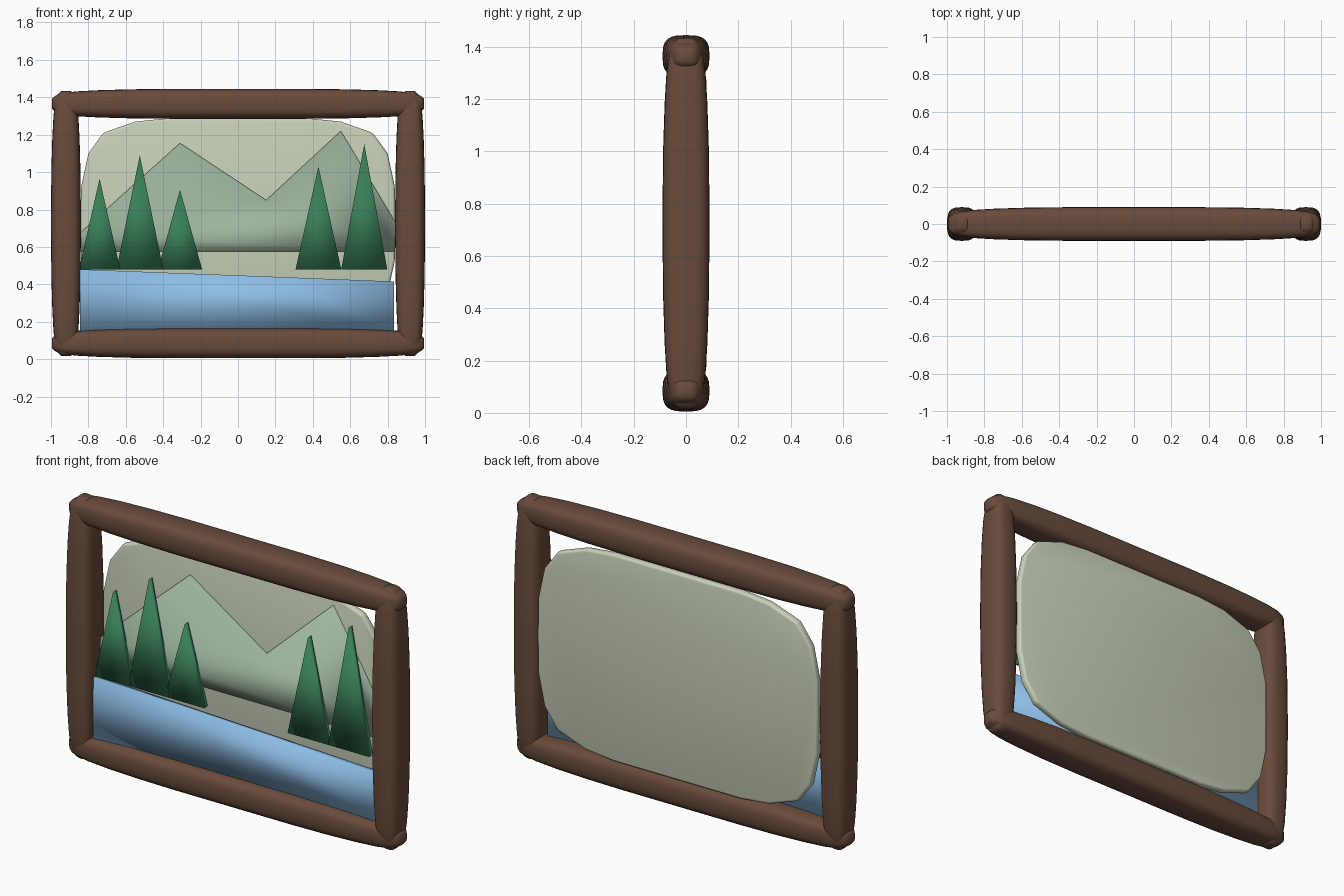
import bpy, bmesh, math
from mathutils import Vector

if "Cube" in bpy.data.objects:
    bpy.data.objects.remove(bpy.data.objects["Cube"])


def material(name, rgb):
    m = bpy.data.materials.new(name)
    m.diffuse_color = (*rgb, 1)
    m.use_nodes = True
    m.node_tree.nodes["Principled BSDF"].inputs["Base Color"].default_value = m.diffuse_color
    return m


WOOD = material("wood", (0.14, 0.07, 0.045))
SKY = material("sky", (0.58, 0.64, 0.49))
HILL = material("hill", (0.34, 0.46, 0.34))
PINE = material("pine", (0.04, 0.21, 0.095))
WATER = material("water", (0.27, 0.52, 0.8))


def finish(name, bm, mat):
    bmesh.ops.recalc_face_normals(bm, faces=bm.faces[:])
    me = bpy.data.meshes.new(name)
    bm.to_mesh(me)
    bm.free()
    for p in me.polygons:
        p.use_smooth = True
    me.materials.append(mat)
    ob = bpy.data.objects.new(name, me)
    bpy.context.collection.objects.link(ob)
    return ob


# Soft-ended bar: boxy rounded section that tapers towards both ends
TAPER = [(0, 0.32), (0.012, 0.48), (0.03, 0.62), (0.07, 0.74), (0.13, 0.83),
         (0.25, 0.91), (0.42, 0.97), (0.65, 1.0)]


def bar(name, centre, half_len, half_width, half_depth, vertical):
    stations = [(d - half_len, s) for d, s in TAPER]
    stations += [(-p, s) for p, s in reversed(stations)]
    bm = bmesh.new()
    rings = []
    for p, s in stations:
        ring = []
        for i in range(24):
            a = 2 * math.pi * i / 24
            c, n = math.cos(a), math.sin(a)
            u = math.copysign(abs(c) ** 0.65, c) * half_width * s
            v = math.copysign(abs(n) ** 0.65, n) * half_depth * s
            local = Vector((u, v, p)) if vertical else Vector((p, v, u))
            ring.append(bm.verts.new(Vector(centre) + local))
        rings.append(ring)
    for r0, r1 in zip(rings, rings[1:]):
        for i in range(24):
            j = (i + 1) % 24
            bm.faces.new((r0[i], r0[j], r1[j], r1[i]))
    bm.faces.new(rings[0])
    bm.faces.new(rings[-1])
    return finish(name, bm, WOOD)


# Flat cut-out: an x/z outline given thickness along y
def cutout(name, outline, front, back, mat):
    bm = bmesh.new()
    f = [bm.verts.new((x, front, z)) for x, z in outline]
    b = [bm.verts.new((x, back, z)) for x, z in outline]
    bm.faces.new(f)
    bm.faces.new(b[::-1])
    for i in range(len(f)):
        j = (i + 1) % len(f)
        bm.faces.new((f[i], f[j], b[j], b[i]))
    return finish(name, bm, mat)


# Frame
for side, label in ((-1, "left"), (1, "right")):
    bar("frame_" + label, (side * 0.92, 0, 0.725), 0.708, 0.08, 0.09, True)
for z, label in ((0.085, "bottom"), (1.365, "top")):
    bar("frame_" + label, (0, 0, z), 0.995, 0.08, 0.09, False)

# Backing panel with rounded corners
corner = [(0.84, 0.0), (0.838, 0.2), (0.80, 0.375), (0.72, 0.485),
          (0.55, 0.545), (0.38, 0.562)]
quarter = corner + [(-x, z) for x, z in reversed(corner)]
outline = quarter + [(x, -z) for x, z in reversed(quarter) if z > 0]
panel = cutout("backing_panel", [(x, z + 0.725) for x, z in outline],
               0.035, 0.078, SKY)
bev = panel.modifiers.new("soft_edge", "BEVEL")
bev.width = 0.014
bev.segments = 3

# Mountains
cutout("mountains", [(-0.85, 0.575), (0.84, 0.575), (0.84, 0.735),
                     (0.55, 1.22), (0.15, 0.85), (-0.31, 1.155),
                     (-0.85, 0.67)], 0.02, 0.045, HILL)

# Trees: centre, half width, apex height
trees = [(-0.74, 0.11, 0.965), (-0.525, 0.125, 1.09), (-0.31, 0.118, 0.905),
         (0.43, 0.122, 1.03), (0.675, 0.123, 1.15)]
for i, (x, w, top) in enumerate(trees):
    cutout(f"tree_{i + 1}", [(x - w, 0.48), (x + w, 0.48), (x, top)],
           -0.015, 0.015, PINE)

# Lake
cutout("lake", [(-0.845, 0.15), (0.835, 0.15), (0.835, 0.415),
                (0.2, 0.44), (-0.845, 0.48)], -0.035, -0.005, WATER)
